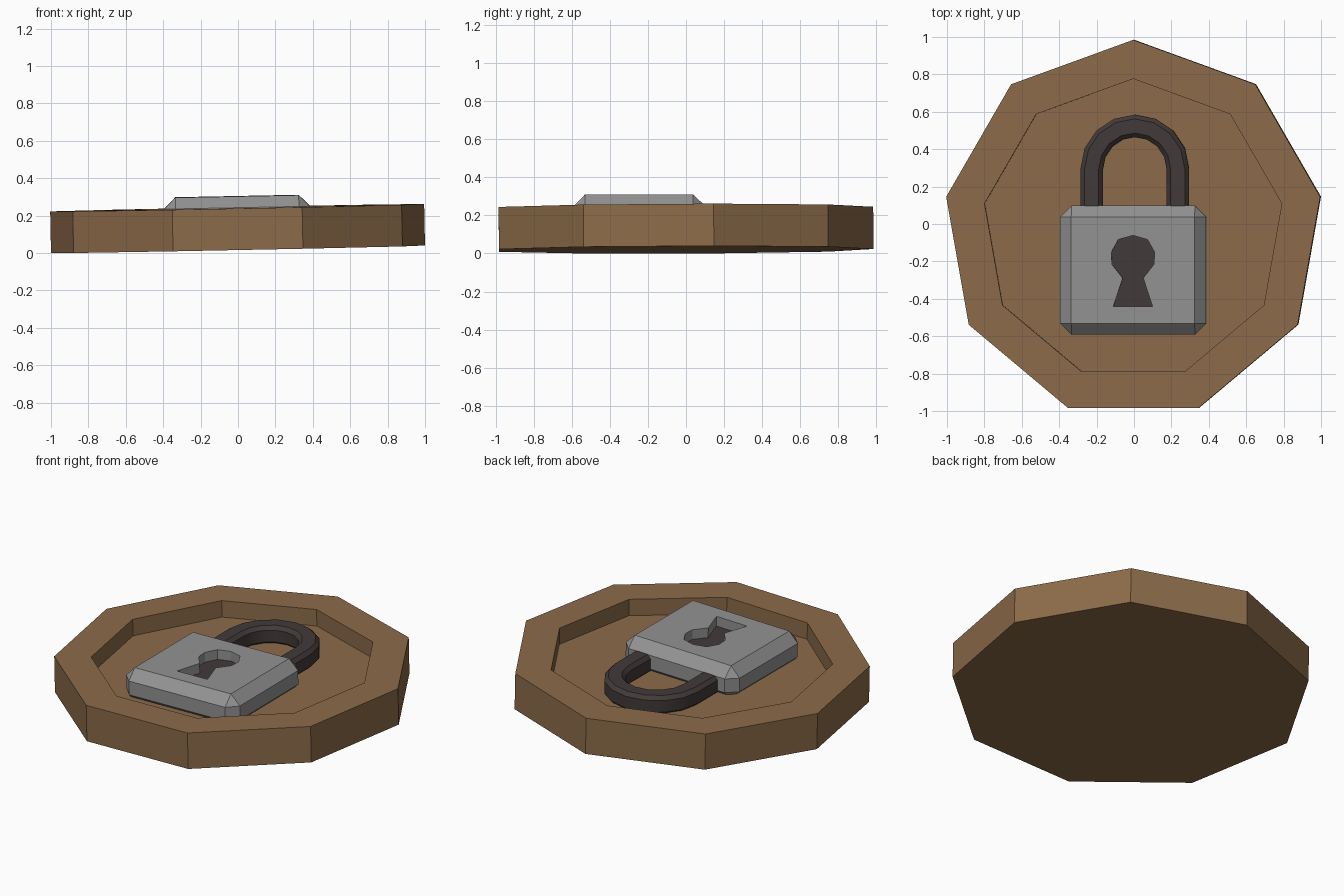
import bpy, bmesh, math
from mathutils import Matrix, Vector

if "Cube" in bpy.data.objects:
    bpy.data.objects.remove(bpy.data.objects["Cube"])


def material(name, rgb):
    m = bpy.data.materials.new(name)
    m.diffuse_color = (*rgb, 1)
    m.use_nodes = True
    m.node_tree.nodes["Principled BSDF"].inputs["Base Color"].default_value = m.diffuse_color
    return m


WOOD = material("brown wood", (0.26, 0.147, 0.067))
STEEL = material("grey steel", (0.29, 0.29, 0.29))
IRON = material("dark iron", (0.054, 0.042, 0.041))


def loft(name, rings, mat):
    """Closed solid skinned through rings of equal point count, ends capped."""
    bm = bmesh.new()
    loops = [[bm.verts.new(p) for p in ring] for ring in rings]
    n = len(loops[0])
    for a, b in zip(loops, loops[1:]):
        for i in range(n):
            j = (i + 1) % n
            bm.faces.new((a[i], a[j], b[j], b[i]))
    bm.faces.new(loops[0][::-1])
    bm.faces.new(loops[-1])
    bmesh.ops.recalc_face_normals(bm, faces=bm.faces[:])
    me = bpy.data.meshes.new(name)
    bm.to_mesh(me)
    bm.free()
    me.materials.append(mat)
    ob = bpy.data.objects.new(name, me)
    bpy.context.collection.objects.link(ob)
    return ob


def ngon(r, z, n=9, cy=-0.03):
    return [(r * math.sin(2 * math.pi * i / n), cy + r * math.cos(2 * math.pi * i / n), z)
            for i in range(n)]


def activate(ob):
    bpy.ops.object.select_all(action='DESELECT')
    ob.select_set(True)
    bpy.context.view_layer.objects.active = ob


# nine-sided plate with a recessed top
H, FLOOR = 0.222, 0.12
plate = loft("plate", [ngon(1.0154, 0), ngon(1.0154, H), ngon(0.807, H), ngon(0.807, FLOOR)], WOOD)

# lock body: chamfered box
bm = bmesh.new()
bmesh.ops.create_cube(bm, size=1)
bmesh.ops.scale(bm, vec=(0.78, 0.69, 0.205), verts=bm.verts)
bmesh.ops.translate(bm, vec=(0, -0.246, 0.1825), verts=bm.verts)
bmesh.ops.bevel(bm, geom=bm.edges[:], offset=0.06, offset_type='OFFSET', segments=1,
                affect='EDGES', profile=0.5)
me = bpy.data.meshes.new("lock_body")
bm.to_mesh(me)
bm.free()
me.materials.append(STEEL)
body = bpy.data.objects.new("lock_body", me)
bpy.context.collection.objects.link(body)

# keyhole: cut pocket plus a thin dark plate on its floor
half = [(0.078, -0.082), (0.116, -0.15), (0.112, -0.215), (0.055, -0.288), (0.105, -0.44)]
key = [(0, -0.06)] + half + [(-x, y) for x, y in reversed(half)]
cutter = loft("keyhole_cutter", [[(x, y, z) for x, y in key] for z in (0.222, 0.35)], STEEL)
cutter.hide_render = True
activate(body)
mod = body.modifiers.new("keyhole", 'BOOLEAN')
mod.operation = 'DIFFERENCE'
mod.solver = 'EXACT'
mod.object = cutter
bpy.ops.object.modifier_apply(modifier=mod.name)
bpy.data.objects.remove(cutter)
keyhole = loft("keyhole_floor", [[(x * 0.998, y, z) for x, y in key] for z in (0.221, 0.225)], IRON)

# shackle: chamfered square section swept along a U
W, C, Z0, Z1, R, CX, CY = 0.06, 0.022, 0.11, 0.226, 0.23, 0.008, 0.295
section = [(W, Z0 + C), (W, Z1 - C), (W - C, Z1), (C - W, Z1),
           (-W, Z1 - C), (-W, Z0 + C), (C - W, Z0), (W - C, Z0)]
path = [(R, 0.05, 0)] + [(None, None, math.pi * k / 8) for k in range(9)] + [(-R, 0.05, math.pi)]
rings = []
for px, py, a in path:
    ring = []
    for u, z in section:
        if px is None:
            ring.append((CX + (R + u) * math.cos(a), CY + (R + u) * math.sin(a), z))
        else:
            ring.append((CX + px + u * math.cos(a), py, z))
    rings.append(ring)
shackle = loft("shackle", rings, IRON)
activate(shackle)
bpy.ops.object.shade_smooth_by_angle(angle=math.radians(30))

# the whole piece leans very slightly
lean = (Matrix.Translation((0, 0, 0.0197)) @ Matrix.Rotation(-0.02, 4, 'Y')
        @ Matrix.Rotation(0.004, 4, 'X'))
for ob in (plate, body, keyhole, shackle):
    ob.data.transform(lean)
